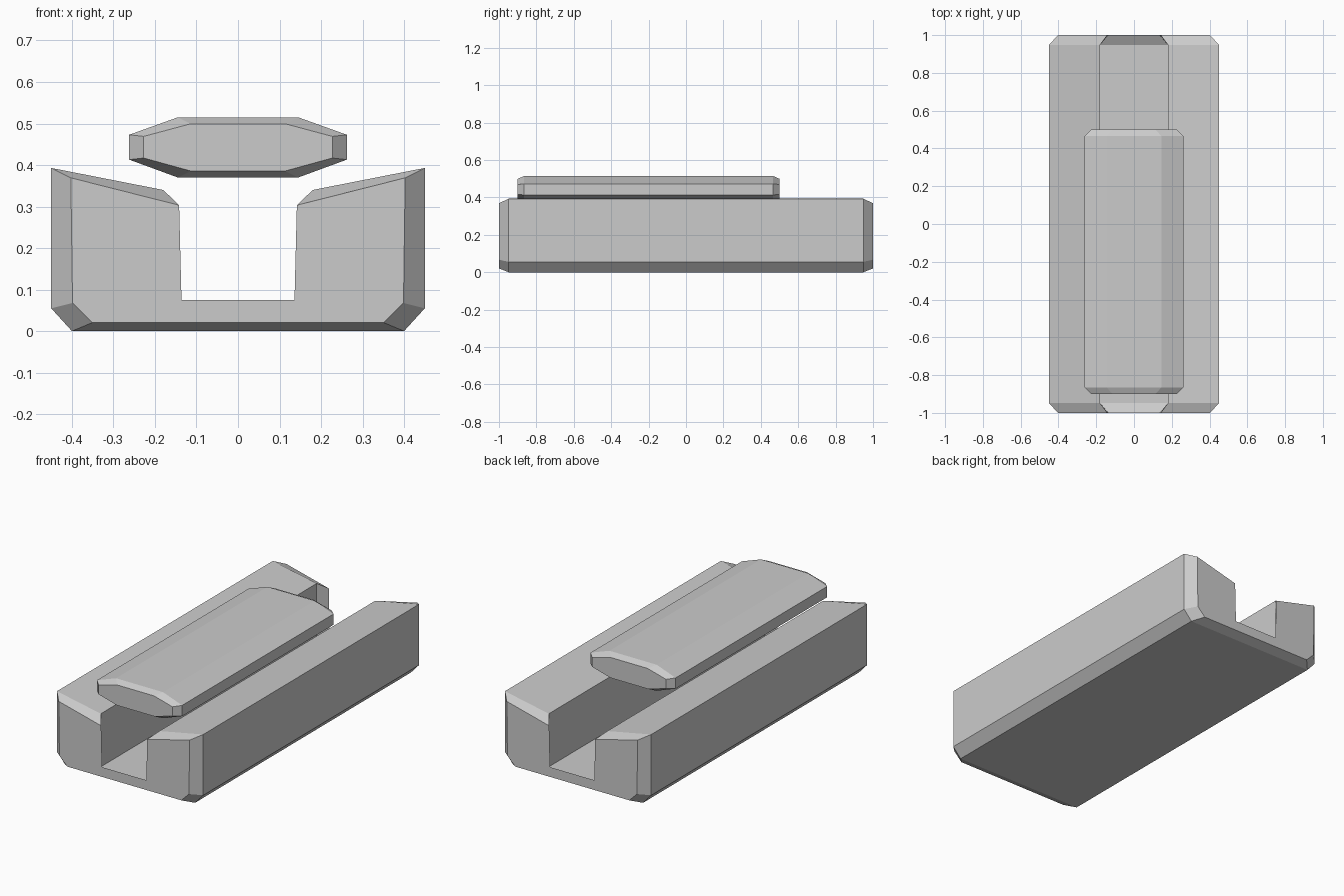
import bpy, bmesh
from mathutils import Vector

if "Cube" in bpy.data.objects:
    bpy.data.objects.remove(bpy.data.objects["Cube"])


def bar(name, half, y0, y1, depth, pull):
    """Extrude a mirrored xz profile along y; end caps are pulled toward the profile centre."""
    prof = [Vector(p) for p in half] + [Vector((-x, z)) for x, z in reversed(half)]
    centre = sum(prof, Vector((0, 0))) / len(prof)
    small = [p + (centre - p).normalized() * pull for p in prof]
    bm = bmesh.new()
    rings = []
    for y, pts in ((y0, small), (y0 + depth, prof), (y1 - depth, prof), (y1, small)):
        rings.append([bm.verts.new((p.x, y, p.y)) for p in pts])
    n = len(prof)
    for a, b in zip(rings, rings[1:]):
        for i in range(n):
            j = (i + 1) % n
            bm.faces.new((a[i], a[j], b[j], b[i]))
    bm.faces.new(rings[0])
    bm.faces.new(rings[-1][::-1])
    bmesh.ops.recalc_face_normals(bm, faces=bm.faces)
    mesh = bpy.data.meshes.new(name)
    bm.to_mesh(mesh)
    bm.free()
    obj = bpy.data.objects.new(name, mesh)
    bpy.context.collection.objects.link(obj)
    return obj


# Channelled rail with sloped shoulders (right half, from channel floor round to underside)
bar("channel_base",
    [(0.18, 0.045), (0.18, 0.34), (0.45, 0.393), (0.45, 0.055), (0.40, 0.0)],
    -1.0, 1.0, 0.052, 0.053)

# Floating eight-sided slider above the channel
bar("slider_bar",
    [(0.145, 0.515), (0.262, 0.473), (0.262, 0.413), (0.145, 0.37)],
    -0.9, 0.5, 0.035, 0.035)
